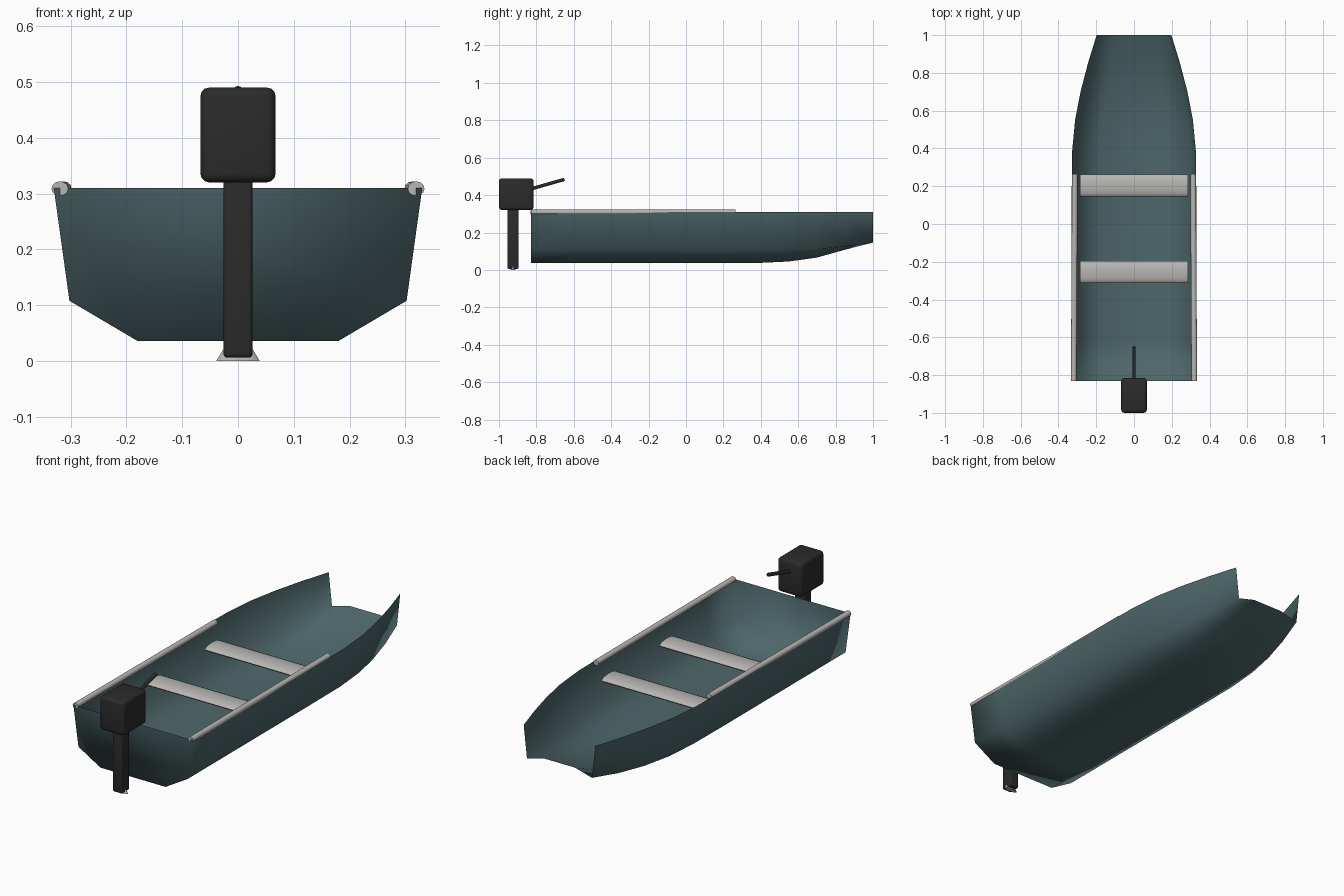
import bpy, bmesh, math
from mathutils import Vector, Matrix

if "Cube" in bpy.data.objects:
    bpy.data.objects.remove(bpy.data.objects["Cube"])


def material(name, colour, rough=0.6):
    m = bpy.data.materials.new(name)
    m.use_nodes = True
    m.diffuse_color = (*colour, 1)
    node = m.node_tree.nodes["Principled BSDF"]
    node.inputs["Base Color"].default_value = (*colour, 1)
    node.inputs["Roughness"].default_value = rough
    return m


TEAL = material("hull_teal", (0.075, 0.135, 0.145))
GREY = material("bench_grey", (0.48, 0.47, 0.45))
BLACK = material("motor_black", (0.024, 0.024, 0.024))


def finish(bm, name, mat, angle=None):
    """Turn a bmesh into a smooth-shaded object, optionally with sharp edges."""
    bmesh.ops.recalc_face_normals(bm, faces=bm.faces)
    mesh = bpy.data.meshes.new(name)
    bm.to_mesh(mesh)
    bm.free()
    mesh.materials.append(mat)
    ob = bpy.data.objects.new(name, mesh)
    bpy.context.collection.objects.link(ob)
    bpy.ops.object.select_all(action="DESELECT")
    ob.select_set(True)
    bpy.context.view_layer.objects.active = ob
    if angle is None:
        bpy.ops.object.shade_smooth()
    else:
        bpy.ops.object.shade_smooth_by_angle(angle=math.radians(angle))
    return ob


def box(name, lo, hi, mat, bevel):
    lo, hi = Vector(lo), Vector(hi)
    bm = bmesh.new()
    bmesh.ops.create_cube(bm, size=1)
    bmesh.ops.scale(bm, vec=hi - lo, verts=bm.verts)
    bmesh.ops.translate(bm, vec=(lo + hi) / 2, verts=bm.verts)
    bmesh.ops.bevel(bm, geom=bm.edges[:], offset=bevel, segments=3,
                    profile=0.5, affect="EDGES")
    return finish(bm, name, mat, 40)


def rod(name, start, end, rx, ry, mat, sides=12):
    """Elliptical rod between two points."""
    a, b = Vector(start), Vector(end)
    bm = bmesh.new()
    bmesh.ops.create_cone(bm, cap_ends=True, segments=sides, radius1=1,
                          radius2=1, depth=(b - a).length)
    bmesh.ops.scale(bm, vec=(rx, ry, 1), verts=bm.verts)
    turn = (b - a).to_track_quat("Z", "Y").to_matrix().to_4x4()
    bmesh.ops.transform(bm, matrix=Matrix.Translation((a + b) / 2) @ turn,
                        verts=bm.verts)
    return finish(bm, name, mat, 50)


# Hull: open sheet lofted through stations, closed by a transom at the stern
# station: y, gunwale half-width, chine half-width, chine z, keel half-width, keel z
stations = [
    (-0.83, 0.33, 0.302, 0.108, 0.18, 0.036),
    (-0.62, 0.33, 0.302, 0.108, 0.18, 0.036),
    (-0.2, 0.33, 0.302, 0.108, 0.18, 0.036),
    (0.15, 0.33, 0.302, 0.108, 0.18, 0.036),
    (0.38, 0.328, 0.30, 0.108, 0.178, 0.037),
    (0.55, 0.312, 0.285, 0.108, 0.165, 0.045),
    (0.7, 0.283, 0.258, 0.112, 0.145, 0.066),
    (0.85, 0.244, 0.222, 0.124, 0.115, 0.108),
    (1.0, 0.198, 0.18, 0.146, 0.085, 0.172),
]
bm = bmesh.new()
rows = []
for y, gw, cw, cz, kw, kz in stations:
    half = [(gw, 0.31), (cw, cz), (kw, kz)]
    section = half + [(-x, z) for x, z in reversed(half)]
    rows.append([bm.verts.new((x, y, z)) for x, z in section])
for r0, r1 in zip(rows, rows[1:]):
    for i in range(len(r0) - 1):
        bm.faces.new((r0[i], r0[i + 1], r1[i + 1], r1[i]))
bm.faces.new(rows[0])
finish(bm, "hull", TEAL)

# Gunwale rails
for side, label in ((1, "left"), (-1, "right")):
    rod(label + "_rail", (side * 0.319, -0.83, 0.309), (side * 0.313, 0.265, 0.309),
        0.015, 0.013, GREY)

# Bench seats: flattened rounded planks
for label, y in (("rear", -0.255), ("front", 0.203)):
    rod(label + "_bench", (-0.285, y, 0.225), (0.285, y, 0.225),
        0.058, 0.016, GREY, 16)

# Outboard motor
box("motor_cover", (-0.0675, -1.0, 0.32), (0.0675, -0.815, 0.49), BLACK, 0.016)
box("motor_leg", (-0.026, -0.955, 0.006), (0.026, -0.895, 0.335), BLACK, 0.007)
rod("tiller", (0, -0.83, 0.433), (0, -0.65, 0.484), 0.009, 0.009, BLACK)

# Propeller: flattened flaring wedge under the leg
bm = bmesh.new()
bmesh.ops.create_cone(bm, cap_ends=True, segments=12, radius1=0.039,
                      radius2=0.012, depth=0.045)
bmesh.ops.scale(bm, vec=(1, 0.32, 1), verts=bm.verts)
bmesh.ops.translate(bm, vec=(0, -0.925, 0.0225), verts=bm.verts)
finish(bm, "propeller", GREY, 40)
